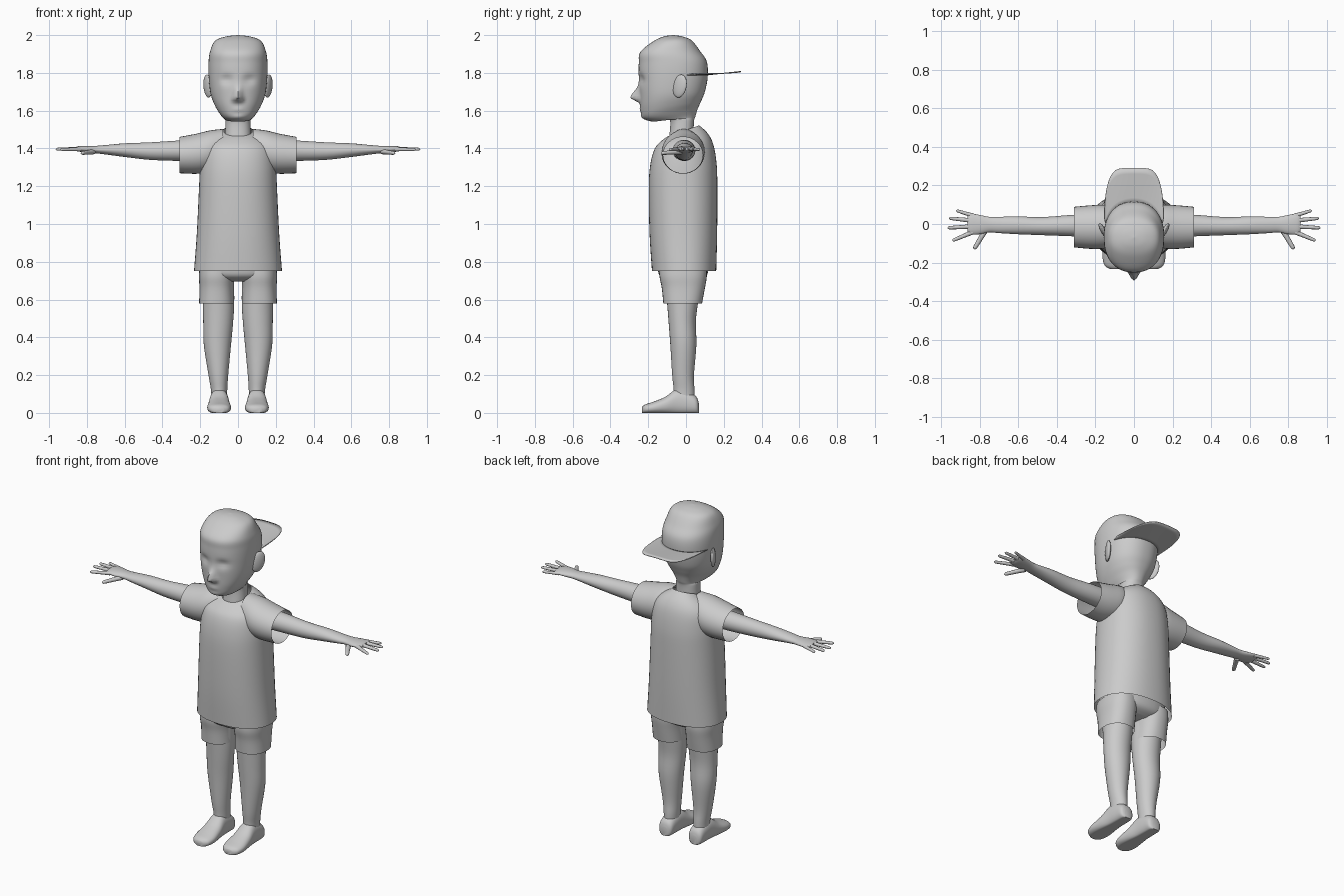
import bpy, bmesh, math
from mathutils import Vector as V, Matrix

if "Cube" in bpy.data.objects:
    bpy.data.objects.remove(bpy.data.objects["Cube"])


def finish(name, bm, mirror=False, thick=0.0):
    """Turn a bmesh into a smooth object, optionally mirrored in x or thickened."""
    bmesh.ops.recalc_face_normals(bm, faces=bm.faces)
    me = bpy.data.meshes.new(name)
    bm.to_mesh(me)
    bm.free()
    ob = bpy.data.objects.new(name, me)
    bpy.context.collection.objects.link(ob)
    bpy.ops.object.select_all(action='DESELECT')
    ob.select_set(True)
    bpy.context.view_layer.objects.active = ob
    bpy.ops.object.shade_smooth_by_angle(angle=math.radians(50))
    if mirror:
        ob.modifiers.new("mirror", 'MIRROR').use_mirror_merge = False
    if thick:
        ob.modifiers.new("thickness", 'SOLIDIFY').thickness = thick
    return ob


def spline(a, b, c, d, t):
    return 0.5 * (2*b + (c - a)*t + (2*a - 5*b + 4*c - d)*t*t + (3*b - a - 3*c + d)*t**3)


def loft(bm, rings, seg=32, n=2.0, sub=4, cap0=False, cap1=False):
    """Smooth tube through rings (centre, half axis u, half axis v)."""
    full, k = [], len(rings)
    for i in range(k - 1):
        four = [rings[min(max(j, 0), k - 1)] for j in range(i - 1, i + 3)]
        for s in range(sub):
            full.append([spline(*[r[m] for r in four], s / sub) for m in range(3)])
    full.append(rings[-1])

    def power(q):
        return math.copysign(abs(q) ** (2 / n), q)
    rows = []
    for c, u, v in full:
        angles = [2 * math.pi * i / seg for i in range(seg)]
        rows.append([bm.verts.new(c + u*power(math.cos(a)) + v*power(math.sin(a))) for a in angles])
    for r0, r1 in zip(rows, rows[1:]):
        for i in range(seg):
            j = (i + 1) % seg
            bm.faces.new((r0[i], r0[j], r1[j], r1[i]))
    if cap0:
        bm.faces.new(rows[0])
    if cap1:
        bm.faces.new(rows[-1])


def upright(rows, x=0.0):
    """Rings from (front y, front z, back y, back z, half width)."""
    return [(V((x, (yf + yb)/2, (zf + zb)/2)), V((w, 0, 0)), V((0, (yb - yf)/2, (zb - zf)/2)))
            for yf, zf, yb, zb, w in rows]


def sideways(rows):
    """Rings along x from (x, y centre, half y, z centre, half z)."""
    return [(V((x, y, z)), V((0, ry, 0)), V((0, 0, rz))) for x, y, ry, z, rz in rows]


# head, neck and cap crown
bm = bmesh.new()
loft(bm, upright([
    (-.09, 1.45, .04, 1.45, .07), (-.088, 1.56, .042, 1.54, .066),
    (-.165, 1.542, .05, 1.57, .07), (-.225, 1.56, .062, 1.61, .095),
    (-.24, 1.61, .08, 1.65, .123), (-.245, 1.68, .1, 1.7, .145),
    (-.25, 1.77, .115, 1.78, .155), (-.25, 1.85, .11, 1.86, .156),
    (-.242, 1.91, .075, 1.915, .148), (-.175, 1.966, .03, 1.972, .122),
    (-.12, 1.992, -.02, 1.993, .065), (-.072, 2, -.068, 2, .002)]),
    seg=96, n=2.25, sub=6, cap1=True)
# face relief: (x, z, width, height above, height below, push in y)
relief = [(0, 1.668, .02, .045, .018, -.05), (.022, 1.66, .012, .015, .012, -.012),
          (.06, 1.765, .035, .022, .025, .014), (0, 1.605, .03, .012, .012, -.006),
          (0, 1.565, .03, .015, .015, -.006)]
for p in bm.verts:
    if p.co.y < -.13:
        x, z = abs(p.co.x), p.co.z
        for cx, cz, sx, up, down, push in relief:
            sz = up if z > cz else down
            p.co.y += push * math.exp(-((x - cx)/sx)**2 - ((z - cz)/sz)**2)
finish("head", bm)

# ears
bm = bmesh.new()
turn = Matrix.Rotation(-.5, 4, 'Z') @ Matrix.Rotation(-.25, 4, 'X')
bmesh.ops.create_uvsphere(bm, u_segments=24, v_segments=16, radius=1,
    matrix=Matrix.Translation((.16, -.033, 1.73)) @ turn @ Matrix.Diagonal((.014, .04, .062, 1)))
finish("ear", bm, mirror=True)

# backward cap brim
bm = bmesh.new()
rows = []
for i in range(33):
    t = math.sin(math.pi * (i / 32 - .5))
    inner = V((.148*t, -.06 + .165*math.sqrt(1 - .85*t*t), 1.79))
    outer = V((.153*t, .04 + .25*max(0, 1 - abs(t)**5)**.5, 1.81 - .012*t*t))
    rows.append([bm.verts.new(inner.lerp(outer, j / 6)) for j in range(7)])
for a, b in zip(rows, rows[1:]):
    for j in range(6):
        bm.faces.new((a[j], a[j+1], b[j+1], b[j]))
finish("cap_brim", bm, thick=.004)

# shirt body, open at neck and hem
bm = bmesh.new()
loft(bm, upright([
    (-.18, .75, .16, .75, .233), (-.193, .95, .165, .95, .218),
    (-.197, 1.2, .166, 1.2, .206), (-.188, 1.32, .162, 1.32, .2),
    (-.165, 1.4, .145, 1.42, .185), (-.13, 1.44, .115, 1.48, .14),
    (-.095, 1.465, .07, 1.522, .075)]), seg=48, n=2.25)
finish("shirt_body", bm)

# shirt sleeves, open at the cuff
bm = bmesh.new()
loft(bm, sideways([(.08, -.012, .09, 1.405, .098), (.15, -.014, .112, 1.385, .11),
                   (.22, -.016, .113, 1.372, .106), (.31, -.016, .105, 1.365, .096)]))
finish("shirt_sleeve", bm, mirror=True)

# shorts: hips and two open legs
bm = bmesh.new()
loft(bm, upright([(-.08, .695, .06, .695, .1), (-.135, .72, .105, .72, .18),
                  (-.15, .77, .12, .77, .2), (-.15, .88, .12, .88, .19)]),
     n=2.3, cap0=True)
finish("shorts_hips", bm)
bm = bmesh.new()
loft(bm, upright([(-.12, .58, .085, .58, .092), (-.128, .66, .1, .66, .09),
                  (-.14, .72, .11, .72, .093), (-.14, .77, .11, .77, .09)], x=.114), n=2.3)
finish("shorts_leg", bm, mirror=True)

# legs
bm = bmesh.new()
legs = [(.1, .06, .04, -.068, .045), (.1, .12, .043, -.065, .045), (.104, .2, .052, -.073, .042),
        (.109, .36, .072, -.083, .055), (.105, .48, .079, -.092, .052),
        (.103, .58, .083, -.1, .063), (.105, .7, .084, -.11, .08)]
loft(bm, [(V((x, (f + b)/2, z)), V((w, 0, 0)), V((0, (b - f)/2, 0))) for x, z, w, f, b in legs])
finish("leg", bm, mirror=True)

# feet
bm = bmesh.new()
feet = [(.068, .02, .05), (.055, .042, .085), (.01, .047, .115), (-.05, .05, .125),
        (-.11, .058, .085), (-.17, .063, .06), (-.215, .052, .045), (-.233, .025, .032)]
loft(bm, [(V((.1, y, h*.45)), V((w, 0, 0)), V((0, 0, h*.55))) for y, w, h in feet],
     n=2.3, cap0=True, cap1=True)
for p in bm.verts:
    p.co.z = max(p.co.z, 0)
finish("foot", bm, mirror=True)

# arms with palms
bm = bmesh.new()
loft(bm, sideways([
    (.2, -.01, .06, 1.39, .056), (.31, -.008, .056, 1.388, .054), (.47, -.011, .047, 1.386, .046),
    (.6, -.007, .046, 1.391, .036), (.7, -.005, .042, 1.393, .025), (.75, -.003, .04, 1.394, .02),
    (.8, -.003, .05, 1.396, .018), (.845, 0, .053, 1.398, .014), (.862, 0, .04, 1.398, .008)]),
    cap1=True)
finish("arm", bm, mirror=True)

# fingers and thumb: base, tip, radius
digits = [((.83, .042), (.92, .07), 1.396, .0095), ((.84, .018), (.957, .03), 1.398, .0105),
          ((.84, -.013), (.965, -.02), 1.398, .0105), ((.835, -.042), (.94, -.086), 1.396, .0105),
          ((.765, -.025), (.828, -.13), 1.383, .013)]
bm = bmesh.new()
for base, tip, z, r in digits:
    a, b = V((*base, z)), V((*tip, z - (.008 if r > .012 else .002)))
    side = (b - a).cross(V((0, 0, 1))).normalized()
    loft(bm, [(a.lerp(b, t), side*r*s, V((0, 0, r*s*.9)))
              for t, s in ((0, 1.2), (.4, 1), (.85, .85), (.96, .65), (1, .2))],
         seg=12, sub=3, cap0=True, cap1=True)
finish("fingers", bm, mirror=True)
